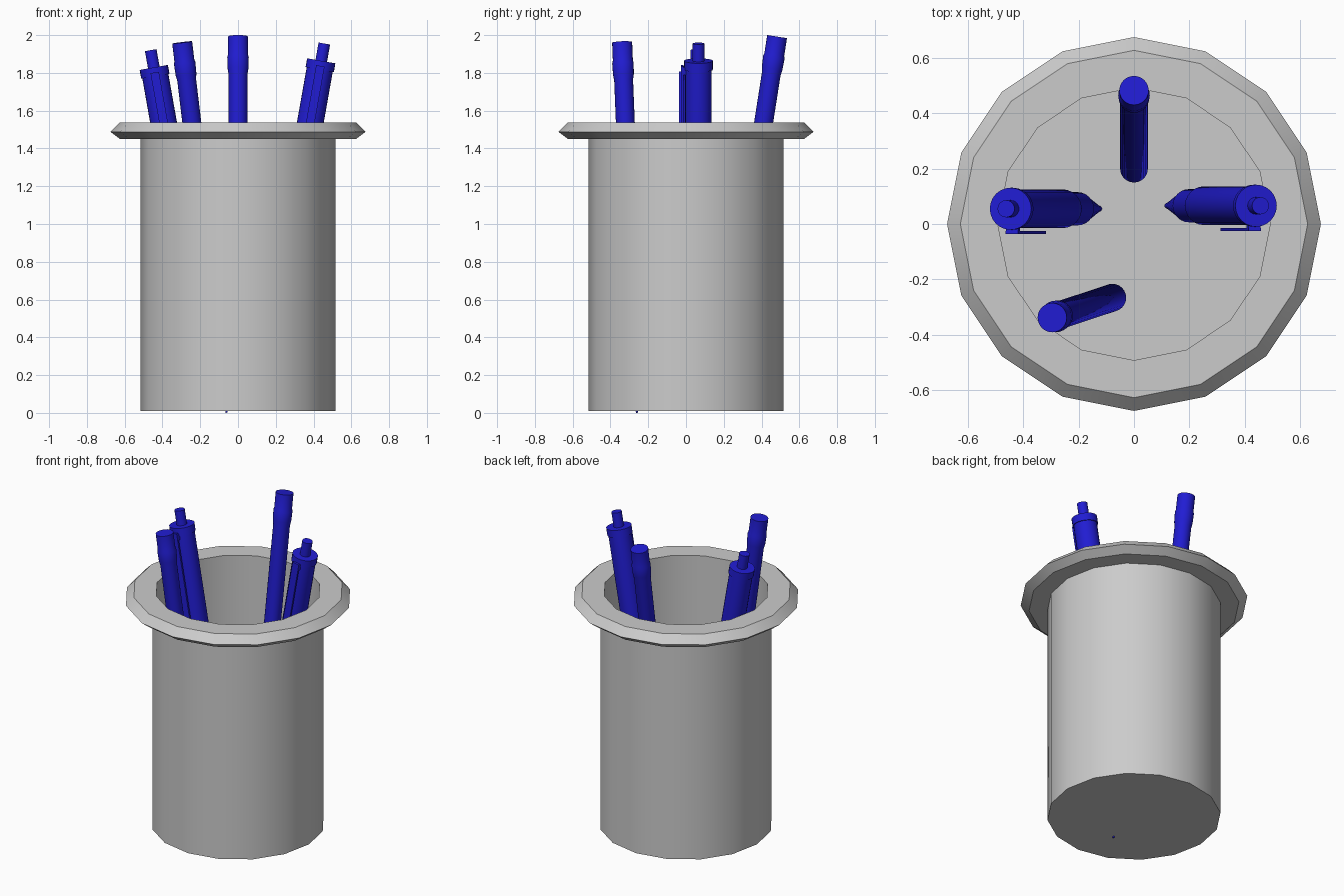
import bpy, bmesh, math
from mathutils import Vector, Matrix

if "Cube" in bpy.data.objects:
    bpy.data.objects.remove(bpy.data.objects["Cube"])

blue = bpy.data.materials.new("pen_blue")
blue.diffuse_color = (0.015, 0.012, 0.65, 1)
blue.use_nodes = True
blue.node_tree.nodes["Principled BSDF"].inputs["Base Color"].default_value = blue.diffuse_color


def lathe(bm, profile, sides, matrix=Matrix()):
    """Revolve (radius, height) points; zero radius makes a single pole."""
    rings = []
    for r, z in profile:
        n = 1 if r == 0 else sides
        rings.append([bm.verts.new(matrix @ Vector((
            r * math.cos(2 * math.pi * i / sides),
            r * math.sin(2 * math.pi * i / sides), z))) for i in range(n)])
    for a, b in zip(rings, rings[1:]):
        for i in range(sides):
            j = (i + 1) % sides
            if len(a) == 1:
                bm.faces.new((a[0], b[j], b[i]))
            elif len(b) == 1:
                bm.faces.new((a[i], a[j], b[0]))
            else:
                bm.faces.new((a[i], a[j], b[j], b[i]))


def box(bm, size, centre, matrix):
    bmesh.ops.create_cube(bm, size=1, matrix=matrix @ Matrix.Translation(centre)
                          @ Matrix.Diagonal((*size, 1)))


def finish(bm, name, material=None):
    bmesh.ops.recalc_face_normals(bm, faces=bm.faces)
    mesh = bpy.data.meshes.new(name)
    bm.to_mesh(mesh)
    bm.free()
    obj = bpy.data.objects.new(name, mesh)
    bpy.context.collection.objects.link(obj)
    if material:
        mesh.materials.append(material)
    bpy.ops.object.select_all(action='DESELECT')
    obj.select_set(True)
    bpy.context.view_layer.objects.active = obj
    bpy.ops.object.shade_smooth_by_angle(angle=math.radians(30))
    return obj


def along(tip, top):
    """Frame with its origin at the pen tip and z running up the pen."""
    tip, top = Vector(tip), Vector(top)
    turn = Vector((0, 0, 1)).rotation_difference(top - tip)
    return Matrix.Translation(tip) @ turn.to_matrix().to_4x4()


# Cup: 16-sided wall with a floor and an overhanging bevelled rim
bm = bmesh.new()
lathe(bm, [(0, 0.01), (0.515, 0.01), (0.515, 1.45), (0.625, 1.45), (0.675, 1.488),
           (0.627, 1.537), (0.492, 1.537), (0.492, 0.03), (0, 0.03)], 16)
finish(bm, "cup")

# Capped pens: tapered tip, slim barrel, cap with a thicker collar
capped = [(0, 0), (0.005, 0), (0.008, 0.03), (0.03, 0.08), (0.05, 0.15), (0.05, 1.775),
          (0.055, 1.805), (0.057, 1.865), (0.053, 1.88), (0.053, 1.976), (0, 1.976)]
for name, tip, top in (
        ("capped_pen_back", (0, 0.176, 0.04), (0, 0.482, 1.99)),
        ("capped_pen_front", (-0.06, -0.26, 0.001), (-0.295, -0.338, 1.957))):
    bm = bmesh.new()
    lathe(bm, capped, 24, along(tip, top))
    finish(bm, name, blue)

# Click pens: cone tip, grip, barrel, top collar, push button and side clip
click = [(0, 0), (0.01, 0), (0.015, 0.06), (0.055, 0.42), (0.06, 0.45), (0.06, 0.7),
         (0.07, 0.76), (0.07, 1.79), (0.076, 1.79), (0.076, 1.837), (0.031, 1.837),
         (0.031, 1.93), (0, 1.93)]
for name, tip, top in (
        ("click_pen_left", (-0.125, 0.055, 0.02), (-0.462, 0.055, 1.92)),
        ("click_pen_right", (0.12, 0.066, 0.055), (0.457, 0.066, 1.955))):
    m = along(tip, top)
    bm = bmesh.new()
    lathe(bm, click, 24, m)
    box(bm, (0.045, 0.012, 0.58), (0, -0.086, 1.52), m)
    box(bm, (0.045, 0.03, 0.04), (0, -0.071, 1.785), m)
    finish(bm, name, blue)
